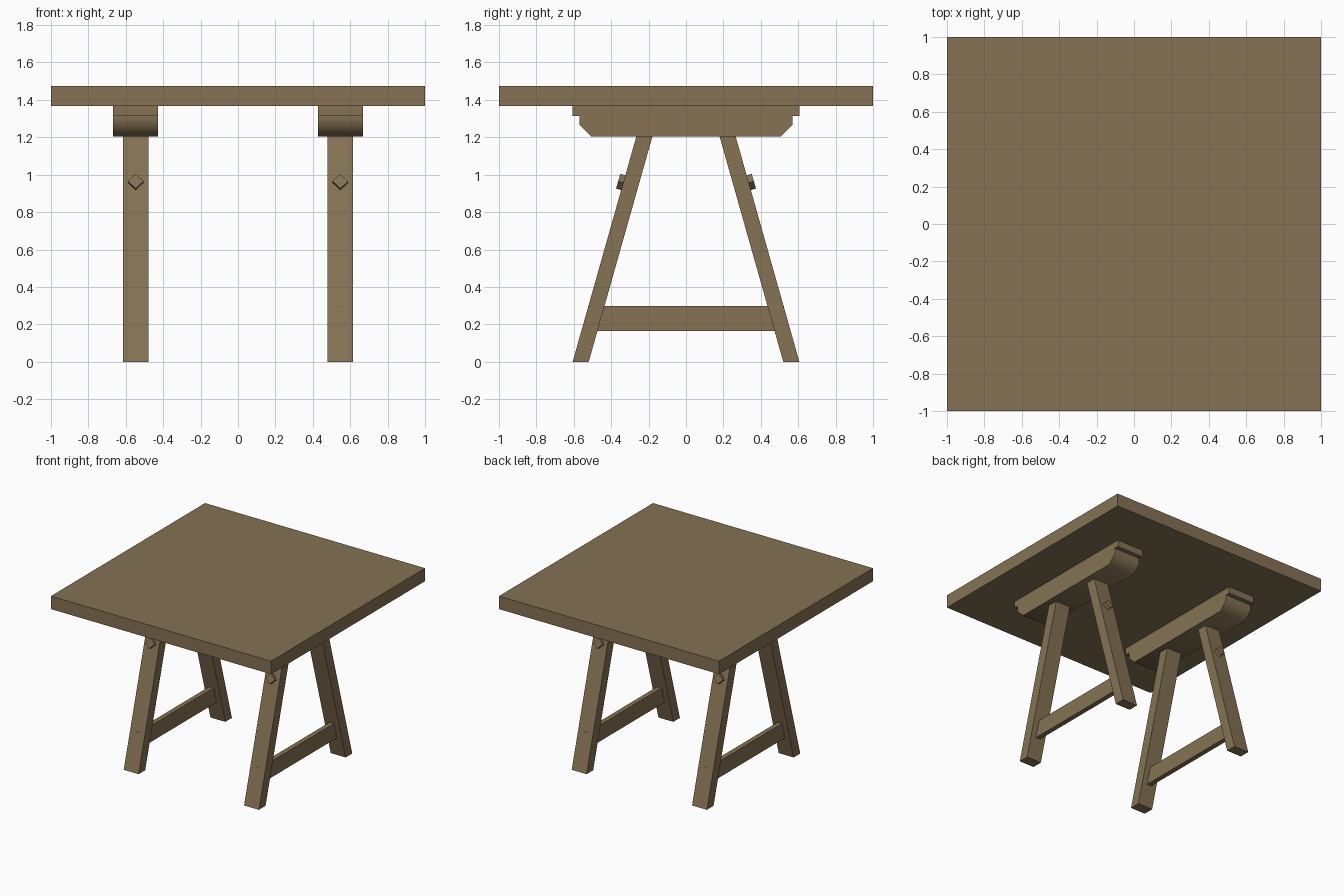
import bpy, bmesh, math
from mathutils import Matrix, Vector

if "Cube" in bpy.data.objects:
    bpy.data.objects.remove(bpy.data.objects["Cube"])

wood = bpy.data.materials.new("brown wood")
wood.diffuse_color = (0.235, 0.168, 0.088, 1)
wood.use_nodes = True
wood.node_tree.nodes["Principled BSDF"].inputs["Base Color"].default_value = wood.diffuse_color


def prism(name, profile, x, width, smooth=None):
    """Extrude a (y, z) profile along x, centred on x."""
    bm = bmesh.new()
    face = bm.faces.new([bm.verts.new((x - width / 2, y, z)) for y, z in profile])
    out = bmesh.ops.extrude_face_region(bm, geom=[face])
    verts = [v for v in out["geom"] if isinstance(v, bmesh.types.BMVert)]
    bmesh.ops.translate(bm, verts=verts, vec=(width, 0, 0))
    return finish(name, bm, smooth)


def finish(name, bm, smooth=None):
    bmesh.ops.recalc_face_normals(bm, faces=bm.faces)
    mesh = bpy.data.meshes.new(name)
    bm.to_mesh(mesh)
    bm.free()
    mesh.materials.append(wood)
    obj = bpy.data.objects.new(name, mesh)
    bpy.context.collection.objects.link(obj)
    if smooth:
        bpy.ops.object.select_all(action='DESELECT')
        obj.select_set(True)
        bpy.context.view_layer.objects.active = obj
        bpy.ops.object.shade_smooth_by_angle(angle=math.radians(smooth))
    return obj


def peg(name, x, s):
    """Square peg turned to a diamond, square to the sloping leg face."""
    tilt = math.atan2(0.34, 1.203)
    out = Vector((0, s * math.cos(tilt), math.sin(tilt)))
    up = Vector((0, -s * math.sin(tilt), math.cos(tilt)))
    side = up.cross(out)
    frame = Matrix((side, out, up)).transposed().to_4x4()
    frame.translation = Vector((x, s * 0.334, 0.957))
    bm = bmesh.new()
    bmesh.ops.create_cube(bm, size=1, matrix=frame
                          @ Matrix.Rotation(math.pi / 4, 4, 'Y')
                          @ Matrix.Diagonal((0.058, 0.06, 0.058, 1)))
    finish(name, bm)


# table top
prism("table_top", [(-1, 1.368), (1, 1.368), (1, 1.475), (-1, 1.475)], 0, 2)

# two trestles
half = [(0.505, 1.203), (0.57, 1.267), (0.57, 1.313), (0.607, 1.313), (0.607, 1.368)]
for side, x in (("left", -0.547), ("right", 0.547)):
    # stepped and chamfered bearer under the top
    prism(side + "_bearer", half + [(-y, z) for y, z in reversed(half)], x, 0.24, 60)
    # splayed legs with pegs
    for end, s in (("front", -1), ("back", 1)):
        prism(f"{end}_{side}_leg",
              [(s * 0.52, 0), (s * 0.606, 0), (s * 0.266, 1.203), (s * 0.18, 1.203)],
              x, 0.135)
        peg(f"{end}_{side}_peg", x, s)
    # low stretcher, just breaking through the outer leg faces
    prism(side + "_stretcher",
          [(-0.523, 0.165), (0.523, 0.165), (0.523, 0.298), (-0.523, 0.298)], x, 0.04)
